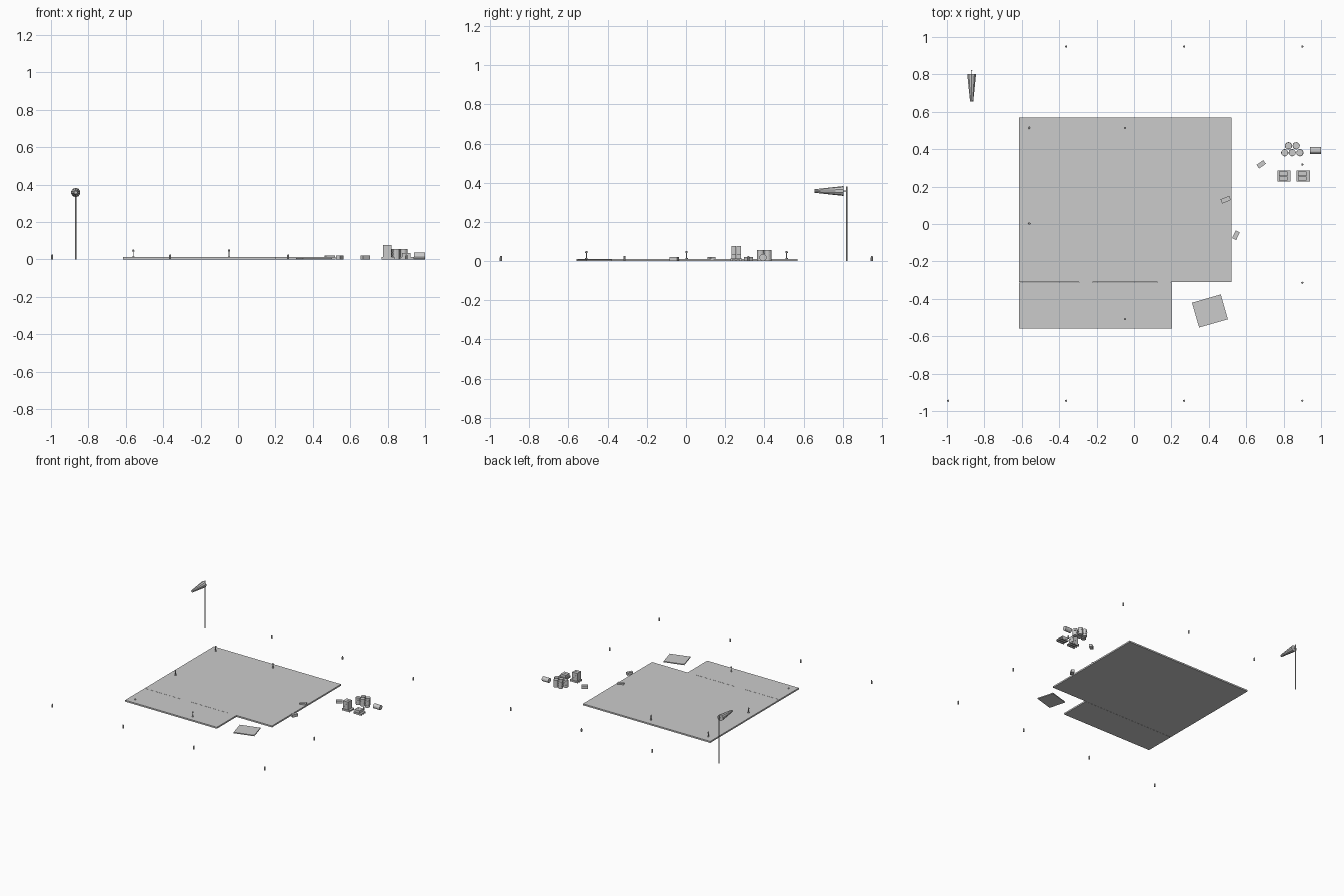
import bpy
import math
from mathutils import Vector

if "Cube" in bpy.data.objects:
    bpy.data.objects.remove(bpy.data.objects["Cube"])

grey = bpy.data.materials.new("concrete_grey")
grey.diffuse_color = (0.6, 0.6, 0.6, 1)
grey.use_nodes = True
grey.node_tree.nodes["Principled BSDF"].inputs["Base Color"].default_value = grey.diffuse_color


def finish(ob, name):
    ob.name = name
    ob.data.materials.clear()
    ob.data.materials.append(grey)
    return ob


def box(name, x0, x1, y0, y1, z0, z1, turn=0):
    bpy.ops.mesh.primitive_cube_add(size=1, location=((x0 + x1) / 2, (y0 + y1) / 2, (z0 + z1) / 2))
    ob = bpy.context.object
    ob.scale = (x1 - x0, y1 - y0, z1 - z0)
    ob.rotation_euler.z = math.radians(turn)
    return finish(ob, name)


def block(name, x, y, z0, z1, w, d, turn):
    return box(name, x - w / 2, x + w / 2, y - d / 2, y + d / 2, z0, z1, turn)


def rod(name, a, b, r0, r1=None, sides=10):
    """Tapered cylinder from point a to point b."""
    a, b = Vector(a), Vector(b)
    bpy.ops.mesh.primitive_cone_add(vertices=sides, radius1=r0, radius2=r0 if r1 is None else r1,
                                    depth=(b - a).length, location=(a + b) / 2,
                                    rotation=(b - a).to_track_quat('Z', 'Y').to_euler())
    return finish(bpy.context.object, name)


# Landing pad with its missing corner, and the broken tile beside it
TOP = 0.012
box("main_slab", -0.615, 0.52, -0.31, 0.57, 0, TOP)
box("front_slab", -0.615, 0.203, -0.56, -0.3115, 0, TOP)
block("broken_tile", 0.406, -0.465, 0, 0.008, 0.16, 0.138, 16)

# Painted ring on the pad
n, cx, cy = 48, -0.048, 0.003
verts, faces = [], []
for i in range(n):
    t = 2 * math.pi * i / n
    for r in (0.36, 0.40):
        verts.append((cx + r * math.cos(t), cy + r * math.sin(t), TOP + 0.0005))
    j = (i + 1) % n
    faces.append((2 * i, 2 * i + 1, 2 * j + 1, 2 * j))
mesh = bpy.data.meshes.new("painted_ring")
mesh.from_pydata(verts, [], faces)
ring = bpy.data.objects.new("painted_ring", mesh)
bpy.context.collection.objects.link(ring)
finish(ring, "painted_ring")

# Pad lamps, one of them reduced to its base
for x, y in ((-0.56, 0.514), (-0.048, 0.514), (-0.56, 0.003), (-0.048, -0.509), (-0.56, -0.509)):
    rod("lamp_base", (x, y, TOP), (x, y, TOP + 0.005), 0.006, sides=8)
    if (x, y) != (-0.56, -0.509):
        rod("lamp_stem", (x, y, TOP), (x, y, 0.042), 0.0025, sides=6)
        rod("lamp_head", (x, y, 0.042), (x, y, 0.052), 0.006, 0.005, 8)

# Perimeter marker lights
for x, y in [(x, -0.945) for x in (-0.994, -0.363, 0.268, 0.9)] + \
            [(x, 0.949) for x in (-0.363, 0.268, 0.9)] + [(0.9, 0.318), (0.9, -0.314)]:
    rod("marker_post", (x, y, 0), (x, y, 0.018), 0.006, sides=8)
    rod("marker_cap", (x, y, 0.018), (x, y, 0.027), 0.006, 0.004, 8)

# Windsock on its mast
sx = -0.868
rod("windsock_mast", (sx, 0.82, 0), (sx, 0.82, 0.382), 0.004, sides=8)
steps = [(0.803, 0.025), (0.766, 0.021), (0.729, 0.017), (0.692, 0.013), (0.655, 0.009)]
for (ya, ra), (yb, rb) in zip(steps, steps[1:]):
    rod("windsock_band", (sx, ya, 0.358), (sx, yb, 0.358), ra, rb, 10)
rod("windsock_hook", (sx, 0.82, 0.358), (sx, 0.80, 0.358), 0.002, sides=6)

# Standing barrels and one lying barrel
for x, y in ((0.826, 0.418), (0.867, 0.418), (0.806, 0.381), (0.846, 0.381), (0.887, 0.381)):
    rod("barrel", (x, y, 0), (x, y, 0.057), 0.0185, sides=12)
    rod("barrel_rim", (x, y, 0.018), (x, y, 0.021), 0.0195, sides=12)
    rod("barrel_rim", (x, y, 0.037), (x, y, 0.040), 0.0195, sides=12)
rod("fallen_barrel", (0.942, 0.393, 0.0185), (1.0, 0.393, 0.0185), 0.0185, sides=12)

# Pallets with stacked boxes
for x, layers in ((0.802, 3), (0.905, 1)):
    for y in (0.233, 0.256, 0.279):
        block("pallet_runner", x, y, 0, 0.008, 0.07, 0.01, 0)
    block("pallet_deck", x, 0.256, 0.008, 0.014, 0.07, 0.058, 0)
    for k in range(layers):
        for y in (0.2435, 0.2685):
            z = 0.014 + k * 0.021
            block("supply_box", x - 0.005, y, z, z + 0.0205, 0.046, 0.023, 0)

# Loose rubble blocks
for x, y, turn, w in ((0.68, 0.319, 35, 0.044), (0.49, 0.13, 22, 0.05), (0.545, -0.06, 65, 0.045)):
    block("rubble_block", x, y, 0.0, 0.022, w, 0.024, turn)
